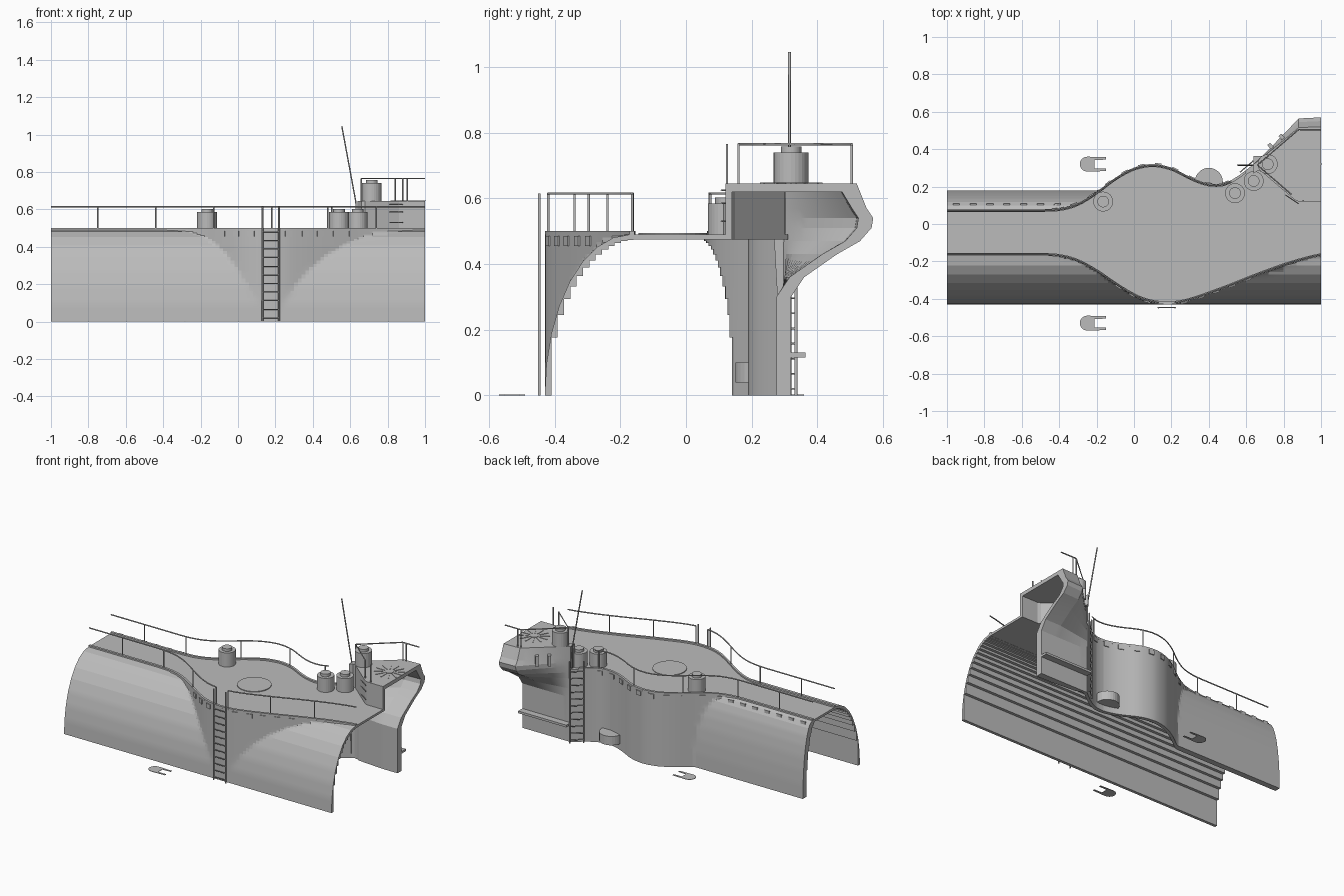
import bpy, bmesh, math
from mathutils import Vector

cube = bpy.data.objects.get("Cube")
if cube:
    bpy.data.objects.remove(cube)

grey = bpy.data.materials.new("hull grey")
grey.use_nodes = True
grey.diffuse_color = (0.5, 0.5, 0.5, 1)
grey.node_tree.nodes["Principled BSDF"].inputs["Base Color"].default_value = (0.5, 0.5, 0.5, 1)


def finish(name, bm, angle=8):
    bmesh.ops.remove_doubles(bm, verts=bm.verts, dist=0.0001)
    bmesh.ops.recalc_face_normals(bm, faces=bm.faces)
    me = bpy.data.meshes.new(name)
    bm.to_mesh(me)
    bm.free()
    ob = bpy.data.objects.new(name, me)
    bpy.context.collection.objects.link(ob)
    me.materials.append(grey)
    bpy.ops.object.select_all(action='DESELECT')
    ob.select_set(True)
    bpy.context.view_layer.objects.active = ob
    bpy.ops.object.shade_smooth_by_angle(angle=math.radians(angle))
    return ob


def loft(name, sections):
    bm = bmesh.new()
    rings = [[bm.verts.new(p) for p in s] for s in sections]
    n = len(rings[0])
    for a, b in zip(rings, rings[1:]):
        for i in range(n):
            j = (i + 1) % n
            bm.faces.new((a[i], a[j], b[j], b[i]))
    bm.faces.new(rings[0])
    bm.faces.new(rings[-1])
    return finish(name, bm)


def prism(name, pts, z0, z1):
    return loft(name, [[(x, y, z) for x, y in pts] for z in (z0, z1)])


def box(name, loc, size, turn=0):
    bm = bmesh.new()
    bmesh.ops.create_cube(bm, size=1)
    bmesh.ops.scale(bm, vec=size, verts=bm.verts)
    ob = finish(name, bm)
    ob.location = loc
    ob.rotation_euler.z = turn
    return ob


def drum(name, x, y, r, z0, z1, sides=28):
    pts = [(x + r * math.cos(k * math.tau / sides), y + r * math.sin(k * math.tau / sides)) for k in range(sides)]
    return loft(name, [[(px, py, z) for px, py in pts] for z in (z0, z1)])


def tube(name, pts, r=0.004):
    cu = bpy.data.curves.new(name, 'CURVE')
    cu.dimensions = '3D'
    cu.bevel_depth = r
    cu.bevel_resolution = 1
    cu.use_fill_caps = True
    sp = cu.splines.new('POLY')
    sp.points.add(len(pts) - 1)
    for p, co in zip(sp.points, pts):
        p.co = (*co, 1)
    cu.materials.append(grey)
    ob = bpy.data.objects.new(name, cu)
    bpy.context.collection.objects.link(ob)


def lerp(table, x):
    if x <= table[0][0]:
        return table[0][1]
    for (x0, y0), (x1, y1) in zip(table, table[1:]):
        if x <= x1:
            return y0 + (y1 - y0) * (x - x0) / (x1 - x0)
    return table[-1][1]


# Deck outlines: front edge, rear edge, front line of the raised block
FRONT = [(-.45, -.17), (-.38, -.178), (-.3, -.2), (-.2, -.255), (-.1, -.325), (0, -.388), (.08, -.42), (.17, -.432),
         (.25, -.425), (.35, -.395), (.5, -.34), (.65, -.28), (.8, -.225), (.9, -.195), (1, -.17)]
REAR = [(-.45, .08), (-.38, .086), (-.3, .108), (-.2, .17), (-.1, .25), (0, .305), (.1, .325), (.2, .305),
        (.3, .25), (.38, .218), (.45, .21), (.5, .222), (.55, .25), (.64, .32)]
BLOCK = [(.64, .27), (.67, .29), (.87, .12), (1, .12)]


def smooth(table, x):
    return sum(lerp(table, x + d) for d in (-.03, 0, .03)) / 3


def edge_front(x):
    return smooth(FRONT, x)


def edge_rear(x):
    return smooth(REAR, x) if x < .6 else lerp(REAR, x)


# Hull quarter profiles (reach, height), faceted outside and stepped inside
FACETS, SPLIT, STEPS = 8, 4, 14
outer = []
for k in range(FACETS):
    a, b = (math.radians(90 * q / FACETS) for q in (k, k + 1))
    for s in range(SPLIT):
        t = s / SPLIT
        outer.append((math.cos(a) * (1 - t) + math.cos(b) * t, math.sin(a) * (1 - t) + math.sin(b) * t))
outer.append((0, 1))
inner = []
for k in range(STEPS):
    reach = 1 - k / STEPS
    low = math.sqrt(1 - reach ** 2)
    high = math.sqrt(1 - (reach - 1 / STEPS) ** 2)
    inner += [(reach, low), (reach, high)]

DECK, CEIL = .49, .475


def hull_section(x, cut):
    f, r = edge_front(x), edge_rear(x)
    if cut:
        r = lerp(BLOCK, x) + .02
    sec = [(x, min(-.17 - .26 * c, f), DECK * s) for c, s in outer]
    rear = [(max(.08 + .1 * c, r), DECK * s) for c, s in outer]
    rear_in = [(max(.04 + .1 * c, r - .025), CEIL * s) for c, s in inner]
    if cut:
        rear = [(r, max(z, CEIL)) for y, z in rear]
        rear_in = [(r - .025, CEIL) for p in rear_in]
    sec += [(x, y, z) for y, z in reversed(rear)]
    sec += [(x, y, z) for y, z in rear_in]
    sec += [(x, -.14 - .27 * c, CEIL * s) for c, s in reversed(inner)]
    return sec


xs = [-1, -.7] + [-.48 + .02 * k for k in range(57)]
tail = [.645, .67, .72, .8, .87, .93, 1]
loft("hull", [hull_section(x, False) for x in xs] + [hull_section(x, True) for x in tail])

# Raised block with overhanging rear, open at its end
OVER = [(0, .32), (.3, .32), (.36, .36), (.43, .46), (.47, .53), (.51, .565), (.54, .57), (.57, .55), (.645, .52)]


def block_section(x):
    k = min(1, (x - .64) / .24) * (.93 + .07 * (x - .64) / .36)
    yf = lerp(BLOCK, x)
    back = [(.32 + k * (y - .32), z) for z, y in OVER]
    skin = [(max(y - .025 - .02 * k, yf + .02), min(z, .62)) for y, z in back]
    pts = back + [(yf, .645), (yf, CEIL), (yf + .02, CEIL), (yf + .02, .62)] + skin[::-1]
    return [(x, y, z) for y, z in pts]


loft("raised_block", [block_section(.64 + .02 * k) for k in range(19)])
box("rear_ledge", (.82, .342, .123), (.36, .045, .015))
drum("platform_hatch", .91, .32, .026, .64, .648)
for k in range(12):
    a = k * math.tau / 12
    box("platform_tread", (.91 + .065 * math.cos(a), .32 + .065 * math.sin(a), .646), (.06, .006, .004), a)
for x in (.73, .79):
    box("rear_bracket", (x, .345 + .8 * (x - .64), .565), (.02, .03, .07), math.radians(40))
for z in (.53, .585, .625):
    tube("block_rung", [(.81, .155, z), (.88, .108, z)], .003)

# Deck rims
rim_xs = [-1, -.7] + [-.48 + .04 * k for k in range(38)]
for name, edge, side, stop in (("front_rim", edge_front, 1, 1.01), ("rear_rim", edge_rear, -1, .64)):
    line = [(x, edge(x)) for x in rim_xs if x < stop]
    prism(name, line + [(x, y + side * .016) for x, y in reversed(line)], .485, .5)
drum("deck_hatch", .15, -.04, .105, .485, .495, 36)

# Railings along both deck edges
RAIL = .615


def railing(name, edge, inset, x0, x1, posts):
    n = max(2, int((x1 - x0) / .04))
    line = [x0 + (x1 - x0) * k / n for k in range(n + 1)]
    tube(name, [(x, edge(x) + inset, RAIL) for x in line])
    for x in posts:
        tube(name + "_post", [(x, edge(x) + inset, DECK), (x, edge(x) + inset, RAIL)])


railing("front_rail_right", edge_front, .008, -1, .13, (-.75, -.44, -.13, .13))
railing("front_rail_left", edge_front, .008, .22, 1, (.22, .48, .74))
railing("rear_rail", edge_rear, -.008, -1, .52, (-.75, -.44, -.13, .18, .5))
path = [(1, .505), (.88, .505), (.66, .315), (.84, .16)]
tube("platform_rail", [(x, y, .765) for x, y in path])
for x, y in path[1:] + [(.905, .125), (.905, .505)]:
    tube("platform_post", [(x, y, .64), (x, y, .765)])

# Window plates under the deck edge
front_x = [-.085, -.01, .07, .27, .36, .44, .525, .61]
rear_x = [-.95 + .09 * k for k in range(17)]
for name, edge, sgn, spots in (("front_window", edge_front, -1, front_x), ("rear_window", edge_rear, 1, rear_x)):
    for x in spots:
        slope = math.atan2(edge(x + .02) - edge(x - .02), .04)
        y = edge(x)
        if sgn > 0:
            y = max(y, .104)
        box(name, (x, y + sgn * .001, .47), (.036, .009, .03), slope)

# Ladders
for name, a, b, top in (("front_ladder", (.13, -.447), (.22, -.447), RAIL), ("rear_ladder", (.57, .28), (.635, .335), .55)):
    for x, y in (a, b):
        tube(name + "_side", [(x, y, 0), (x, y, top)], .005)
    for k in range(11):
        z = .02 + .046 * k
        tube(name + "_rung", [(*a, z), (*b, z)], .003)

# Canisters with caps
for x, y, z, h in ((-.165, .12, DECK, .095), (.54, .165, DECK, .095), (.64, .23, DECK, .095), (.715, .32, .645, .095)):
    drum("canister", x, y, .053, z, z + h)
    drum("canister_cap", x, y, .031, z + h, z + h + .018)

# Antenna, rear scoop and flat ground cleats
tube("antenna", [(.635, .315, .5), (.63, .315, .64), (.555, .315, 1.045)], .004)
drum("rear_scoop", .4, .225, .075, .04, .1)
for y in (.32, -.53):
    nose = [(-.25 + .04 * math.cos(a), y + .04 * math.sin(a)) for a in (math.radians(90 + 22.5 * k) for k in range(9))]
    prongs = [(-.15, y - .037), (-.15, y - .024), (-.21, y - .022), (-.21, y + .022), (-.15, y + .024), (-.15, y + .037)]
    prism("ground_cleat", nose + prongs, 0, .003)
